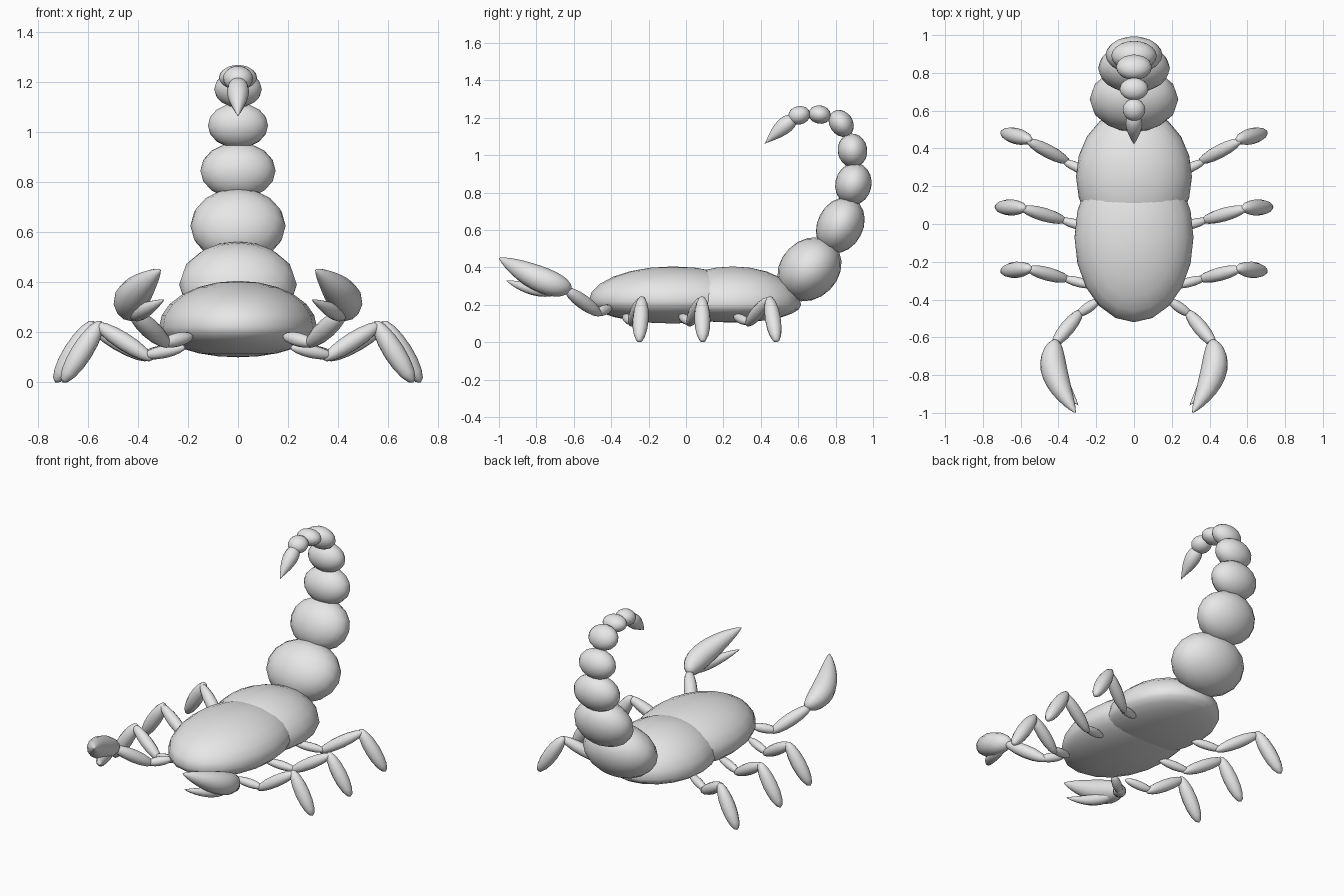
import bpy, bmesh, math
from mathutils import Matrix, Vector

cube = bpy.data.objects.get("Cube")
if cube:
    bpy.data.objects.remove(cube, do_unlink=True)

grey = bpy.data.materials.new("shell_grey")
grey.use_nodes = True
colour = (0.8, 0.8, 0.8, 1)
grey.diffuse_color = colour
grey.node_tree.nodes["Principled BSDF"].inputs["Base Color"].default_value = colour


def ball(name, deform, segments=16, rings=10):
    """Smooth unit sphere with every point moved by deform."""
    bm = bmesh.new()
    bmesh.ops.create_uvsphere(bm, u_segments=segments, v_segments=rings, radius=1)
    for v in bm.verts:
        v.co = deform(v.co.copy())
    bmesh.ops.recalc_face_normals(bm, faces=bm.faces)
    for f in bm.faces:
        f.smooth = True
    mesh = bpy.data.meshes.new(name)
    bm.to_mesh(mesh)
    bm.free()
    mesh.materials.append(grey)
    obj = bpy.data.objects.new(name, mesh)
    bpy.context.collection.objects.link(obj)
    return obj


def shell(name, y, z, width, length, up, down):
    """Body plate: domed above, flatter below."""
    ball(name, lambda p: Vector((p.x * width, y + p.y * length,
                                 z + p.z * (up if p.z > 0 else down))), 20, 12)


def tail_part(name, y, z, width, along, across, tilt):
    m = (Matrix.Translation((0, y, z)) @ Matrix.Rotation(math.radians(tilt), 4, 'X')
         @ Matrix.Diagonal((width, along, across, 1)))
    ball(name, lambda p: m @ p)


def limb(name, a, b, radius):
    """Spindle running from a to b."""
    a, b = Vector(a), Vector(b)
    turn = (b - a).to_track_quat('Z', 'Y')
    half = (b - a).length / 2
    ball(name, lambda p: (a + b) / 2 + turn @ Vector((p.x * radius, p.y * radius, p.z * half)), 12, 8)


def spike(name, a, mid, b, radius, sharp):
    """Curved teardrop from a to the pointed end b."""
    a, mid, b = Vector(a), Vector(mid), Vector(b)
    turn = (b - a).to_track_quat('Z', 'Y')
    peak = 0.5 / (1 + sharp)
    full = math.sqrt(peak * (1 - peak)) * 2 * (1 - peak) ** sharp

    def deform(p):
        t = (p.z + 1) / 2
        centre = a * (1 - t) ** 2 + mid * 2 * t * (1 - t) + b * t * t
        r = radius / full * max(1 - t, 0) ** sharp
        return centre + turn @ Vector((p.x * r, p.y * r, 0))
    ball(name, deform, 12, 14)


# Body
shell("front_body", -0.07, 0.22, 0.315, 0.45, 0.185, 0.12)
shell("rear_body", 0.25, 0.20, 0.307, 0.365, 0.205, 0.095)

# Tail: y, z, half width, half length, half thickness, tilt
tail = [(0.66, 0.39, 0.235, 0.187, 0.155, 45),
        (0.825, 0.625, 0.19, 0.157, 0.122, 62),
        (0.895, 0.845, 0.15, 0.114, 0.097, 78),
        (0.89, 1.025, 0.12, 0.091, 0.079, 98),
        (0.83, 1.17, 0.095, 0.077, 0.062, 125),
        (0.715, 1.217, 0.076, 0.06, 0.049, 170),
        (0.605, 1.213, 0.06, 0.06, 0.049, 195)]
for i, part in enumerate(tail):
    tail_part(f"tail_segment_{i + 1}", *part)
spike("stinger", (0, 0.585, 1.205), (0, 0.49, 1.13), (0, 0.42, 1.06), 0.044, 0.7)

# Legs: y at hip, knee, ankle joint and foot, plus outward shift
legs = {"front": (-0.33, -0.285, -0.235, -0.25, 0),
        "middle": (-0.03, 0.025, 0.085, 0.09, 0.03),
        "rear": (0.26, 0.335, 0.445, 0.485, 0)}
for label, s in (("left", 1), ("right", -1)):
    for place, (hip, knee, joint, foot, out) in legs.items():
        name = f"{place}_{label}_leg"
        limb(name + "_hip", (s * 0.21, hip, 0.14), (s * (0.38 + out / 2), knee, 0.105), 0.026)
        limb(name + "_upper", (s * (0.34 + out / 2), knee - 0.01, 0.09),
             (s * (0.57 + out), joint, 0.235), 0.036)
        limb(name + "_lower", (s * (0.545 + out), joint, 0.245), (s * (0.7 + out), foot, 0), 0.043)

    # Pincers
    limb(label + "_arm_root", (s * 0.18, -0.40, 0.185), (s * 0.305, -0.485, 0.155), 0.028)
    limb(label + "_arm", (s * 0.275, -0.455, 0.145), (s * 0.43, -0.645, 0.285), 0.039)
    spike(label + "_claw", (s * 0.425, -0.615, 0.28), (s * 0.465, -0.79, 0.325),
          (s * 0.31, -1.0, 0.45), 0.07, 0.25)
    spike(label + "_claw_finger", (s * 0.42, -0.66, 0.275), (s * 0.41, -0.82, 0.265),
          (s * 0.295, -0.96, 0.33), 0.034, 0.3)
